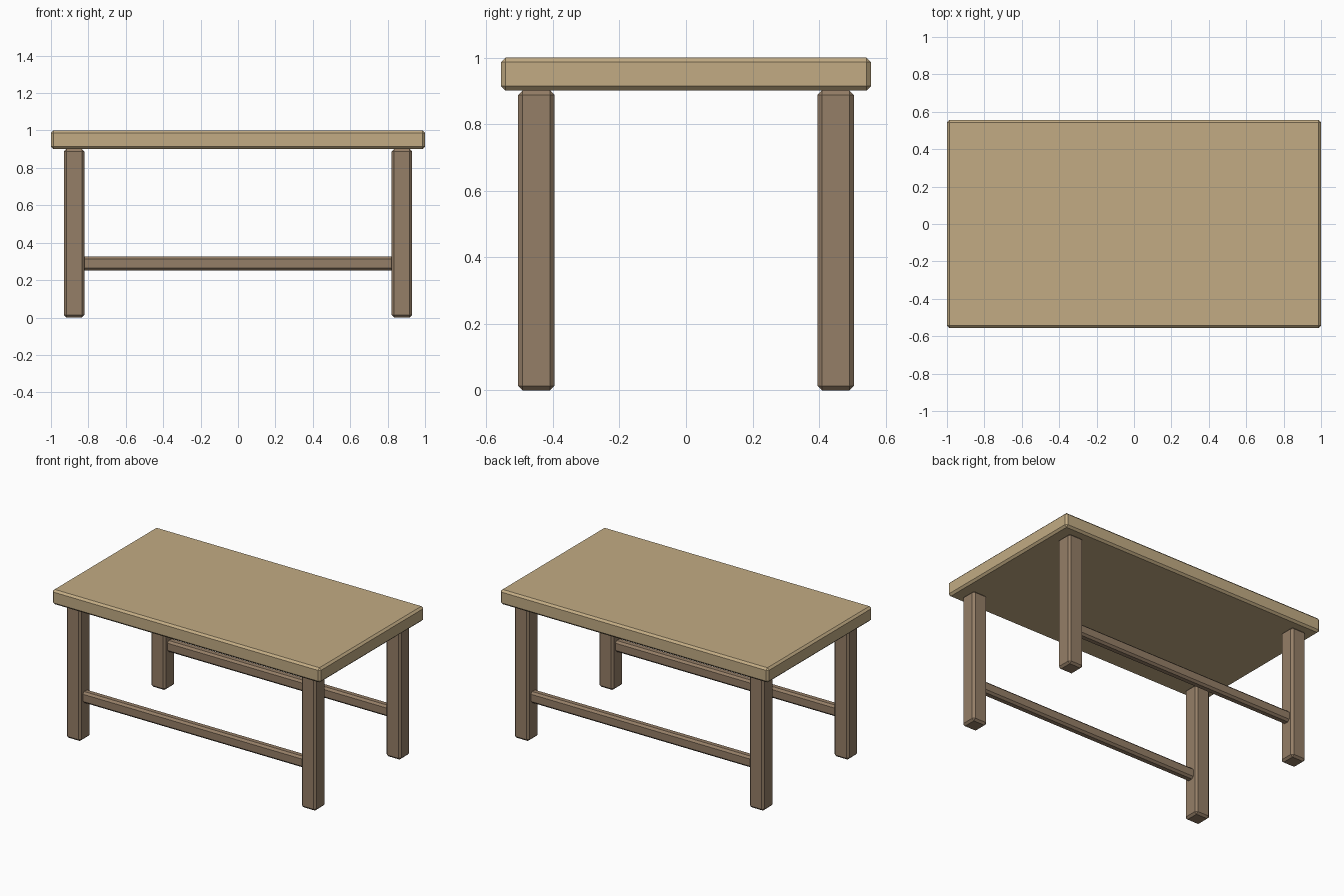
import bpy

if "Cube" in bpy.data.objects:
    bpy.data.objects.remove(bpy.data.objects["Cube"])


def material(name, rgb):
    m = bpy.data.materials.new(name)
    m.diffuse_color = (*rgb, 1)
    m.use_nodes = True
    m.node_tree.nodes["Principled BSDF"].inputs["Base Color"].default_value = m.diffuse_color
    return m


top_wood = material("light_wood", (0.54, 0.41, 0.23))
leg_wood = material("dark_wood", (0.30, 0.21, 0.135))
BEVEL = 0.0133


def beam(name, size, location, mat):
    """Box with single-segment chamfered edges."""
    bpy.ops.mesh.primitive_cube_add(size=1, location=location)
    ob = bpy.context.object
    ob.name = name
    ob.scale = size
    bpy.ops.object.transform_apply(location=False, rotation=False, scale=True)
    bev = ob.modifiers.new("chamfer", 'BEVEL')
    bev.width = BEVEL
    bev.segments = 1
    ob.data.materials.append(mat)
    return ob


# Table top
beam("table_top", (2.0, 1.112, 0.099), (0, 0, 0.9505), top_wood)

for sy, side in ((-1, "front"), (1, "back")):
    # Legs
    for sx, end in ((-1, "left"), (1, "right")):
        beam(f"{side}_{end}_leg", (0.11, 0.11, 0.901),
             (sx * 0.876, sy * 0.45, 0.4505), leg_wood)
    # Long stretcher between the legs
    beam(f"{side}_stretcher", (1.68, 0.056, 0.075), (0, sy * 0.45, 0.289), leg_wood)
